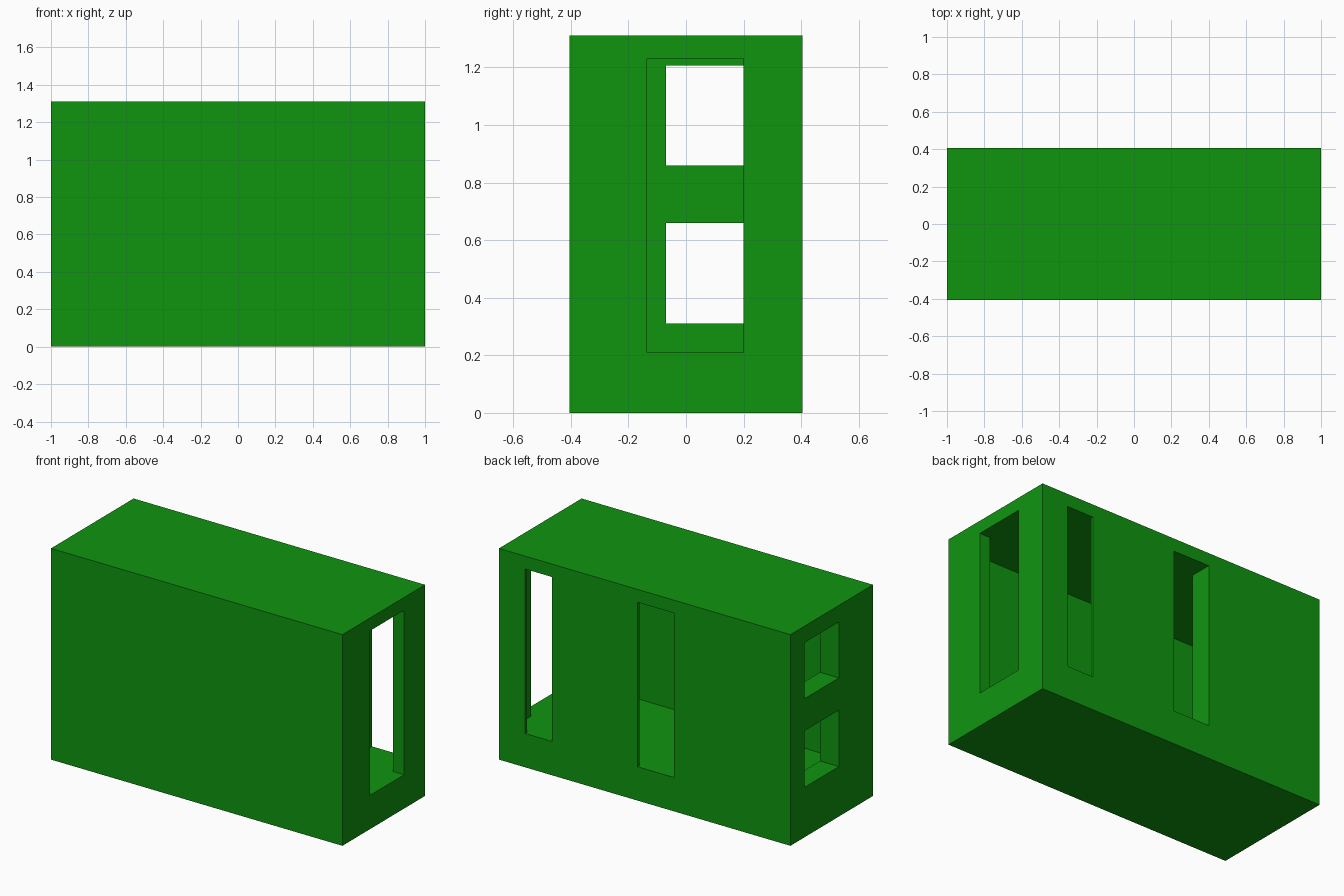
import bpy, bmesh, math

if "Cube" in bpy.data.objects:
    bpy.data.objects.remove(bpy.data.objects["Cube"])

# Outer block and the hollow spaces in it, as (x0, x1, y0, y1, z0, z1)
BLOCK = (-1.0, 1.0, -0.405, 0.405, 0.0, 1.31)
FLOOR, CEILING = 0.21, 1.23
VOIDS = [
    (-0.87, 0.925, -0.335, 0.265, FLOOR, CEILING),   # main room
    (-0.20, 0.925, 0.265, 0.385, FLOOR, CEILING),    # wider part of the room
    (0.925, 1.0, -0.135, 0.20, FLOOR, CEILING),      # right end doorway
    (0.635, 0.82, 0.385, 0.405, FLOOR, CEILING),     # narrow back doorway
    (-0.20, 0.05, 0.385, 0.405, FLOOR, CEILING),     # wide back doorway
    (-1.0, -0.87, -0.07, 0.265, 0.31, 0.66),         # lower left window
    (-1.0, -0.87, -0.07, 0.265, 0.86, 1.207),        # upper left window
]

# Grid planes taken from every box, so walls stay exact
cuts = [sorted({b[2 * a + s] for b in [BLOCK] + VOIDS for s in (0, 1)}) for a in range(3)]


def solid(cell):
    """True if the grid cell is wall material."""
    if any(not 0 <= cell[a] < len(cuts[a]) - 1 for a in range(3)):
        return False
    mid = [(cuts[a][cell[a]] + cuts[a][cell[a] + 1]) / 2 for a in range(3)]
    return not any(all(v[2 * a] < mid[a] < v[2 * a + 1] for a in range(3)) for v in VOIDS)


bm = bmesh.new()
verts = {}


def vert(idx):
    if idx not in verts:
        verts[idx] = bm.verts.new([cuts[a][idx[a]] for a in range(3)])
    return verts[idx]


# Skin every boundary between wall and air
for i in range(len(cuts[0]) - 1):
    for j in range(len(cuts[1]) - 1):
        for k in range(len(cuts[2]) - 1):
            cell = (i, j, k)
            if not solid(cell):
                continue
            for a in range(3):
                u, w = (a + 1) % 3, (a + 2) % 3
                for side in (0, 1):
                    near = list(cell)
                    near[a] += 2 * side - 1
                    if solid(near):
                        continue
                    ring = []
                    for du, dw in ((0, 0), (1, 0), (1, 1), (0, 1)):
                        p = list(cell)
                        p[a] += side
                        p[u] += du
                        p[w] += dw
                        ring.append(vert(tuple(p)))
                    bm.faces.new(ring if side else ring[::-1])

# Merge the grid into large flat faces
bmesh.ops.dissolve_limit(bm, angle_limit=math.radians(1), verts=bm.verts[:], edges=bm.edges[:])
mesh = bpy.data.meshes.new("building_shell")
bm.to_mesh(mesh)
bm.free()

green = bpy.data.materials.new("green")
green.diffuse_color = (0.005, 0.30, 0.005, 1.0)
green.use_nodes = True
green.node_tree.nodes["Principled BSDF"].inputs["Base Color"].default_value = green.diffuse_color
mesh.materials.append(green)
shell = bpy.data.objects.new("building_shell", mesh)
bpy.context.collection.objects.link(shell)
